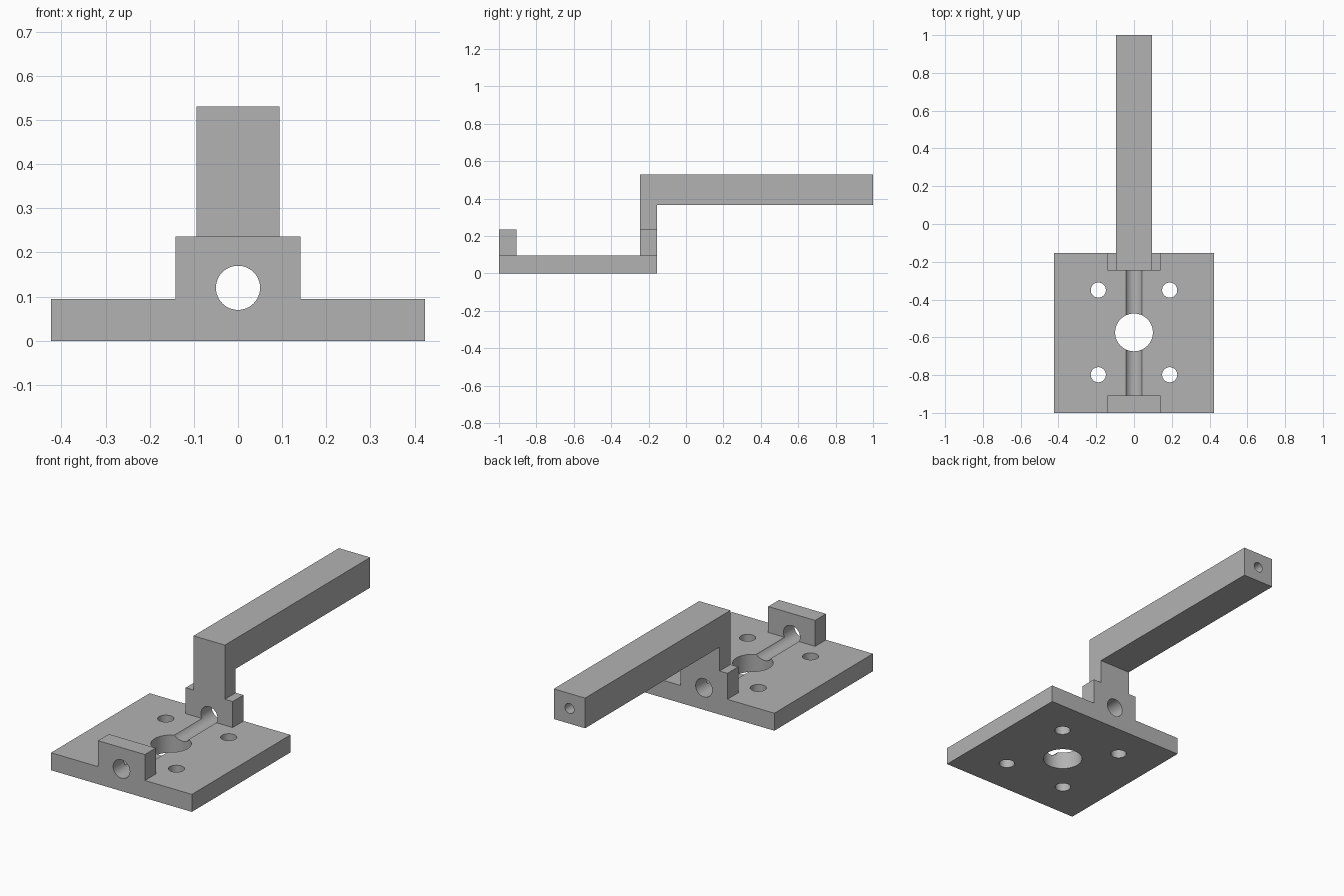
import bpy
import bmesh
from math import radians
from mathutils import Matrix, Vector

default = bpy.data.objects.get("Cube")
if default:
    bpy.data.objects.remove(default, do_unlink=True)

GREY = (0.45, 0.45, 0.45, 1)
grey = bpy.data.materials.new("plain grey")
grey.use_nodes = True
grey.diffuse_color = GREY
grey.node_tree.nodes["Principled BSDF"].inputs["Base Color"].default_value = GREY

# Main dimensions
FRONT, REAR, TIP = -1.0, -0.154, 1.0
PLATE_W, PLATE_TOP = 0.423, 0.095
LUG_W, LUG_TOP, LUG_DEPTH = 0.141, 0.236, 0.093
ARM_W, ARM_BOTTOM, ARM_TOP = 0.094, 0.366, 0.53
CENTRE_Y = -0.574


def add_object(name, bm):
    bmesh.ops.recalc_face_normals(bm, faces=bm.faces)
    mesh = bpy.data.meshes.new(name)
    bm.to_mesh(mesh)
    bm.free()
    obj = bpy.data.objects.new(name, mesh)
    bpy.context.collection.objects.link(obj)
    return obj


def side_extrusion(name, profile, half_width):
    """Extrude a (y, z) side profile symmetrically across x."""
    bm = bmesh.new()
    face = bm.faces.new([bm.verts.new((-half_width, y, z)) for y, z in profile])
    grown = bmesh.ops.extrude_face_region(bm, geom=[face])["geom"]
    verts = [v for v in grown if isinstance(v, bmesh.types.BMVert)]
    bmesh.ops.translate(bm, verts=verts, vec=(2 * half_width, 0, 0))
    return add_object(name, bm)


def block(name, half_width, y0, y1, z0, z1):
    return side_extrusion(name, [(y0, z0), (y1, z0), (y1, z1), (y0, z1)], half_width)


def drill(name, centre, radius, length, axis):
    bm = bmesh.new()
    turn = Vector((0, 0, 1)).rotation_difference(Vector(axis)).to_matrix().to_4x4()
    bmesh.ops.create_cone(bm, cap_ends=True, segments=48, radius1=radius,
                          radius2=radius, depth=length,
                          matrix=Matrix.Translation(centre) @ turn)
    obj = add_object(name, bm)
    obj.hide_render = True
    return obj


def cut(obj, cutters):
    for cutter in cutters:
        mod = obj.modifiers.new(cutter.name, "BOOLEAN")
        mod.operation = "DIFFERENCE"
        mod.solver = "EXACT"
        mod.object = cutter
    graph = bpy.context.evaluated_depsgraph_get()
    mesh = bpy.data.meshes.new_from_object(obj.evaluated_get(graph))
    obj.modifiers.clear()
    obj.data = mesh


# Square base, two bored lugs and the cranked handle
base = block("base_plate", PLATE_W, FRONT, REAR, 0, PLATE_TOP)
front_lug = block("front_lug", LUG_W, FRONT, FRONT + LUG_DEPTH, PLATE_TOP, LUG_TOP)
rear_lug = block("rear_lug", LUG_W, REAR - LUG_DEPTH, REAR, PLATE_TOP, LUG_TOP)
handle = side_extrusion("cranked_handle", [
    (REAR - LUG_DEPTH, LUG_TOP), (REAR, LUG_TOP), (REAR, ARM_BOTTOM),
    (TIP, ARM_BOTTOM), (TIP, ARM_TOP), (REAR - LUG_DEPTH, ARM_TOP)], ARM_W)

# Drilled holes: shaft bore, centre hole, four screw holes, handle end hole
bore = drill("shaft_bore", (0, CENTRE_Y, 0.12), 0.05, 1.2, (0, 1, 0))
plate_holes = [drill("centre_hole", (0, CENTRE_Y, 0), 0.1, 0.6, (0, 0, 1))]
for x in (-0.189, 0.189):
    for y in (-0.224, 0.224):
        plate_holes.append(drill("screw_hole", (x, CENTRE_Y + y, 0), 0.04, 0.6, (0, 0, 1)))
end_hole = drill("end_hole", (0, TIP, (ARM_BOTTOM + ARM_TOP) / 2), 0.027, 0.5, (0, 1, 0))

cut(base, [bore] + plate_holes)
cut(front_lug, [bore])
cut(rear_lug, [bore])
cut(handle, [end_hole])
for cutter in [bore, end_hole] + plate_holes:
    bpy.data.objects.remove(cutter, do_unlink=True)

# Colour, and smooth hole walls with sharp block edges
bpy.ops.object.select_all(action="DESELECT")
for obj in (base, front_lug, rear_lug, handle):
    obj.data.materials.clear()
    obj.data.materials.append(grey)
    obj.select_set(True)
    bpy.context.view_layer.objects.active = obj
bpy.ops.object.shade_smooth_by_angle(angle=radians(30))
